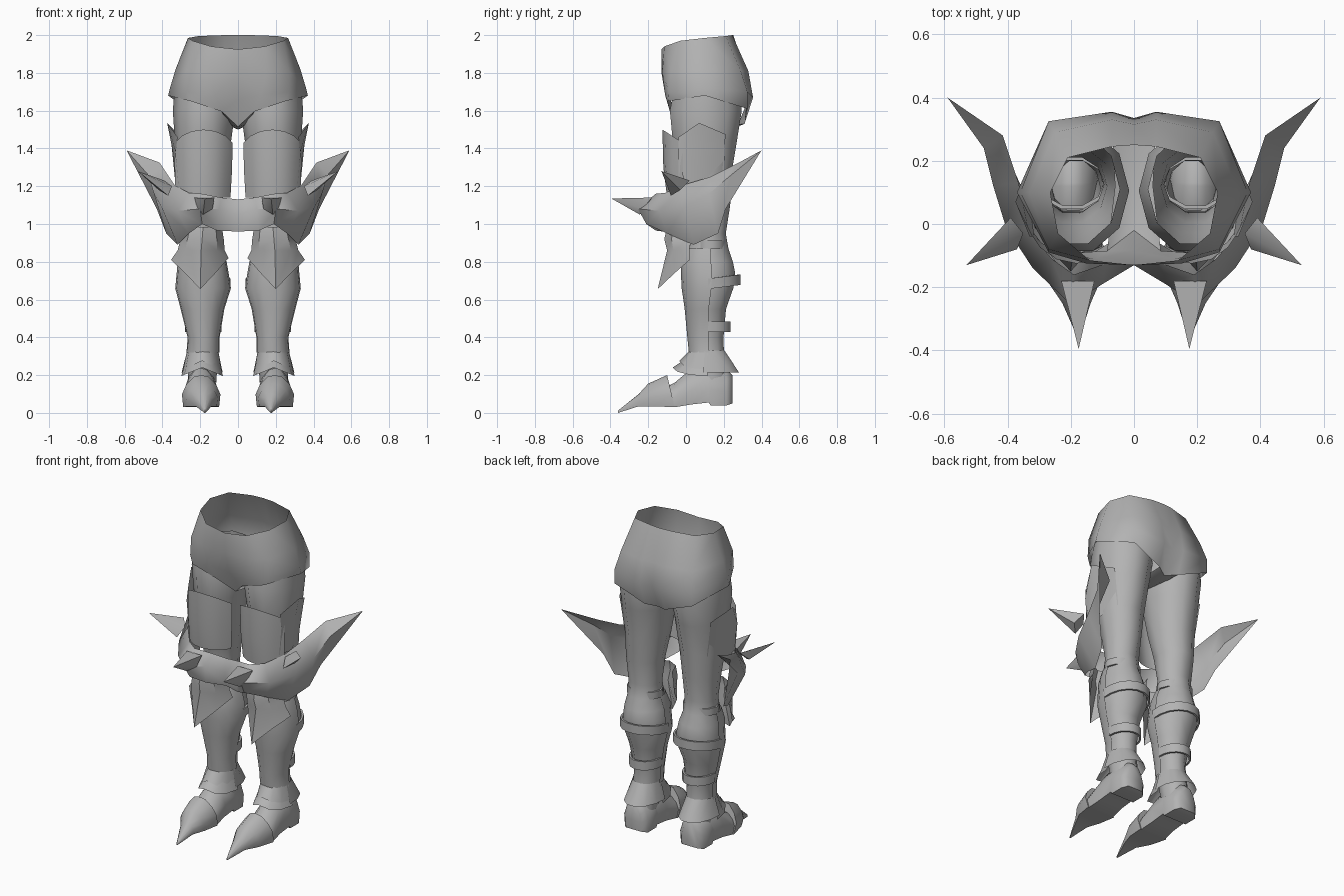
import bpy, bmesh, math
from mathutils import Vector

cube = bpy.data.objects.get("Cube")
if cube:
    bpy.data.objects.remove(cube)

steel = bpy.data.materials.new("grey_steel")
steel.use_nodes = True
GREY = (0.45, 0.45, 0.45, 1)
steel.diffuse_color = GREY
shader = next(n for n in steel.node_tree.nodes if n.type == 'BSDF_PRINCIPLED')
shader.inputs["Base Color"].default_value = GREY
shader.inputs["Roughness"].default_value = 0.7


def finish(name, bm, outward=True, angle=50):
    """Turn a bmesh into a smooth-shaded part mirrored to both legs."""
    bmesh.ops.remove_doubles(bm, verts=bm.verts, dist=0.0005)
    bmesh.ops.recalc_face_normals(bm, faces=bm.faces)
    if outward:
        total = 0.0
        for f in bm.faces:
            c = f.calc_center_median()
            total += f.normal.dot(c - Vector((0.19, 0.11, c.z))) * f.calc_area()
        if total < 0:
            bmesh.ops.reverse_faces(bm, faces=bm.faces)
    mesh = bpy.data.meshes.new(name)
    bm.to_mesh(mesh)
    bm.free()
    mesh.materials.append(steel)
    obj = bpy.data.objects.new(name, mesh)
    bpy.context.collection.objects.link(obj)
    bpy.ops.object.select_all(action='DESELECT')
    obj.select_set(True)
    bpy.context.view_layer.objects.active = obj
    bpy.ops.object.shade_smooth_by_angle(angle=math.radians(angle))
    mirror = obj.modifiers.new("other_side", 'MIRROR')
    mirror.use_clip = True


def loft(name, rows, closed=False, capped=False, **kw):
    """Skin a list of equally long point rows."""
    bm = bmesh.new()
    grid = [[bm.verts.new(p) for p in row] for row in rows]
    for low, high in zip(grid, grid[1:]):
        n = len(low)
        for i in range(n if closed else n - 1):
            j = (i + 1) % n
            bm.faces.new((low[i], low[j], high[j], high[i]))
    if capped:
        bm.faces.new(grid[0])
        bm.faces.new(grid[-1])
    finish(name, bm, **kw)


def ring(z, cx, cy, rx, ry, start=0, end=360, n=10, wave=None):
    """Points on an ellipse; 270 degrees is the front."""
    full = end - start == 360
    points = []
    for i in range(n):
        a = math.radians(start + (end - start) * i / (n if full else n - 1))
        lift = wave(a) if wave else 0
        points.append((cx + rx * math.cos(a), cy + ry * math.sin(a), z + lift))
    return points


def spike(name, base, tip):
    bm = bmesh.new()
    vs = [bm.verts.new(p) for p in base]
    top = bm.verts.new(tip)
    bm.faces.new(vs)
    for i, v in enumerate(vs):
        bm.faces.new((v, vs[(i + 1) % len(vs)], top))
    finish(name, bm, outward=False)


# Hip shorts: half rows run from front centre round the side to back centre
waist = [(0, -.13, 1.925), (.14, -.115, 1.94), (.24, -.03, 1.97),
         (.265, .1, 1.985), (.21, .21, 1.995), (.07, .245, 2), (0, .25, 2)]
belly = [(0, -.13, 1.8), (.15, -.125, 1.8), (.27, -.08, 1.81),
         (.33, .1, 1.82), (.25, .29, 1.81), (.07, .33, 1.81), (0, .315, 1.81)]
seat = [(0, -.085, 1.66), (.12, -.11, 1.68), (.27, -.09, 1.7),
        (.36, .1, 1.72), (.27, .325, 1.7), (.07, .355, 1.67), (0, .335, 1.67)]
hem = [(0, -.02, 1.515), (.085, -.085, 1.595), (.25, -.095, 1.65),
       (.37, .1, 1.68), (.27, .325, 1.61), (.07, .31, 1.53), (0, .27, 1.515)]
loft("hip_shorts", [waist, belly, seat, hem], angle=70)
loft("crotch", [[hem[0], (0, .12, 1.5), hem[-1]],
                [hem[1], (.06, .12, 1.53), hem[-2]]], outward=False)

# Leg tube, listed from the ankle up: height, centre and radii
calf = [(.32, .185, .115, .08, .09), (.4, .182, .11, .077, .093),
        (.55, .188, .11, .108, .107), (.66, .185, .122, .14, .135),
        (.74, .187, .125, .13, .142), (.8, .19, .12, .122, .135),
        (.87, .195, .12, .1, .11)]
thigh = [(.95, .195, .125, .1, .09), (1.1, .195, .12, .11, .12),
         (1.25, .19, .105, .13, .14), (1.45, .185, .1, .15, .18),
         (1.6, .18, .105, .165, .2), (1.72, .19, .11, .145, .18)]
ankle = [(.16, .19, .14, .075, .09)]
loft("leg", [ring(*r) for r in ankle + calf + thigh], closed=True)

# Shin guard over the front half of the calf
loft("shin_guard", [ring(z, cx, cy, rx + .008, ry + .01, 175, 365, 9)
                    for z, cx, cy, rx, ry in calf])


# Flat straps round the back of the calf and under the knee
def strap(name, z, height, cx, cy, rx, ry, start=-5, end=185, tilt=0.0):
    slope = lambda a: tilt * math.sin(a)
    profile = [(-1, 0), (-1, .012), (1, .012), (1, 0)]
    loft(name, [ring(z + s * height / 2, cx, cy, rx + t, ry + t, start, end, 10, slope)
                for s, t in profile], closed=end - start == 360)


strap("knee_strap", .89, .045, .195, .13, .1, .075, 0, 360)
strap("calf_strap", .685, .055, .185, .13, .133, .148, tilt=.02)
strap("lower_strap", .455, .055, .185, .125, .085, .1)

# Flared ankle cuffs: two pointed tiers in front, one skirt behind
droop = lambda a: -.045 * abs(math.cos(a))
for name, top, low, rx, ry in (("upper_front_cuff", .33, .275, .1, .15),
                               ("lower_front_cuff", .3, .24, .11, .185)):
    loft(name, [ring(top, .187, .115, .083, .095, 180, 360, 7),
                ring(low, .19, .115, rx, ry, 180, 360, 7, droop)])
loft("back_cuff", [ring(.33, .187, .115, .083, .092, -10, 190, 8),
                   ring(.215, .19, .12, .11, .165, -10, 190, 8)])


# Boot and pointed toe cap: sections along y
def section(y, cx, half, low, high, lean=0.0):
    shape = [(-.93, 0), (-1, .4), (-.78, .7), (-.38, .95), (0, 1),
             (.38, .95), (.78, .7), (1, .4), (.93, 0)]
    return [(cx + half * u, y - lean * v, low + (high - low) * v) for u, v in shape]


boot = [(.245, .055, .05, .2), (.215, .085, .04, .23), (.13, .085, .04, .25),
        (.12, .085, .055, .25), (.03, .085, .045, .235), (-.06, .095, .03, .16),
        (-.12, .085, .04, .13)]
loft("boot", [section(y, .195, w, a, b) for y, w, a, b in boot],
     closed=True, capped=True)
loft("toe_cap", [section(-.06, .195, .102, .03, .2, .04),
                 section(-.17, .19, .083, .035, .155, .03),
                 section(-.25, .182, .045, .035, .1),
                 section(-.36, .175, .003, 0, .012)], closed=True, capped=True)

# Thigh plates: curved front plate and flared outer plate
crown = lambda a: .12 * abs(math.sin(a))
loft("front_thigh_plate", [ring(1.14, .185, .055, .16, .155, 205, 335, 7),
                           ring(1.3, .183, .06, .168, .18, 205, 335, 7),
                           ring(1.38, .182, .06, .168, .185, 205, 335, 7, crown)])
loft("outer_thigh_plate", [[(.315, -.04, 1.21), (.33, .06, 1.2), (.285, .2, 1.25)],
                           [(.33, -.04, 1.38), (.352, .07, 1.42), (.31, .205, 1.42)],
                           [(.32, -.04, 1.46), (.375, .07, 1.535), (.317, .21, 1.475)]])

# Knee guard: wraps from the centre to the front point and sweeps back as a wing
tip = (.59, .4, 1.39)
upper = [(0, -.115, 1.13), (.09, -.125, 1.14), (.19, -.16, 1.16), (.26, -.11, 1.165),
         (.335, -.02, 1.205), (.365, .13, 1.25), (.415, .28, 1.325), tip]
middle = [(0, -.13, 1.05), (.1, -.19, 1.08), (.2, -.255, 1.08), (.32, -.14, 1.07),
          (.405, -.01, 1.09), (.445, .12, 1.16), (.475, .24, 1.26), tip]
lower = [(0, -.12, .96), (.11, -.16, .965), (.19, -.21, 1.0), (.26, -.1, .95),
         (.32, .04, .89), (.38, .17, .95), (.43, .21, 1.08), tip]
loft("knee_guard", [lower, middle, upper], angle=60)
spike("knee_spike", [(.125, -.18, 1.14), (.23, -.18, 1.14), (.215, -.23, 1.08),
                     (.185, -.245, 1.05), (.135, -.22, 1.08)], (.175, -.395, 1.135))
spike("side_spike", [(.35, -.03, 1.2), (.39, .02, 1.23), (.42, -.03, 1.18),
                     (.37, -.08, 1.15)], (.53, -.13, 1.28))

# Knee cap with a flared point hanging over the shin
flare = [(.05, .02, .82), (.12, -.06, .74), (.2, -.15, .655),
         (.28, -.06, .74), (.355, .02, .81)]
loft("knee_cap", [flare,
                  ring(.86, .195, .03, .125, .13, 185, 355, 5),
                  ring(.92, .19, .03, .115, .145, 185, 355, 5),
                  ring(.985, .185, .03, .1, .13, 185, 355, 5)], angle=40)
